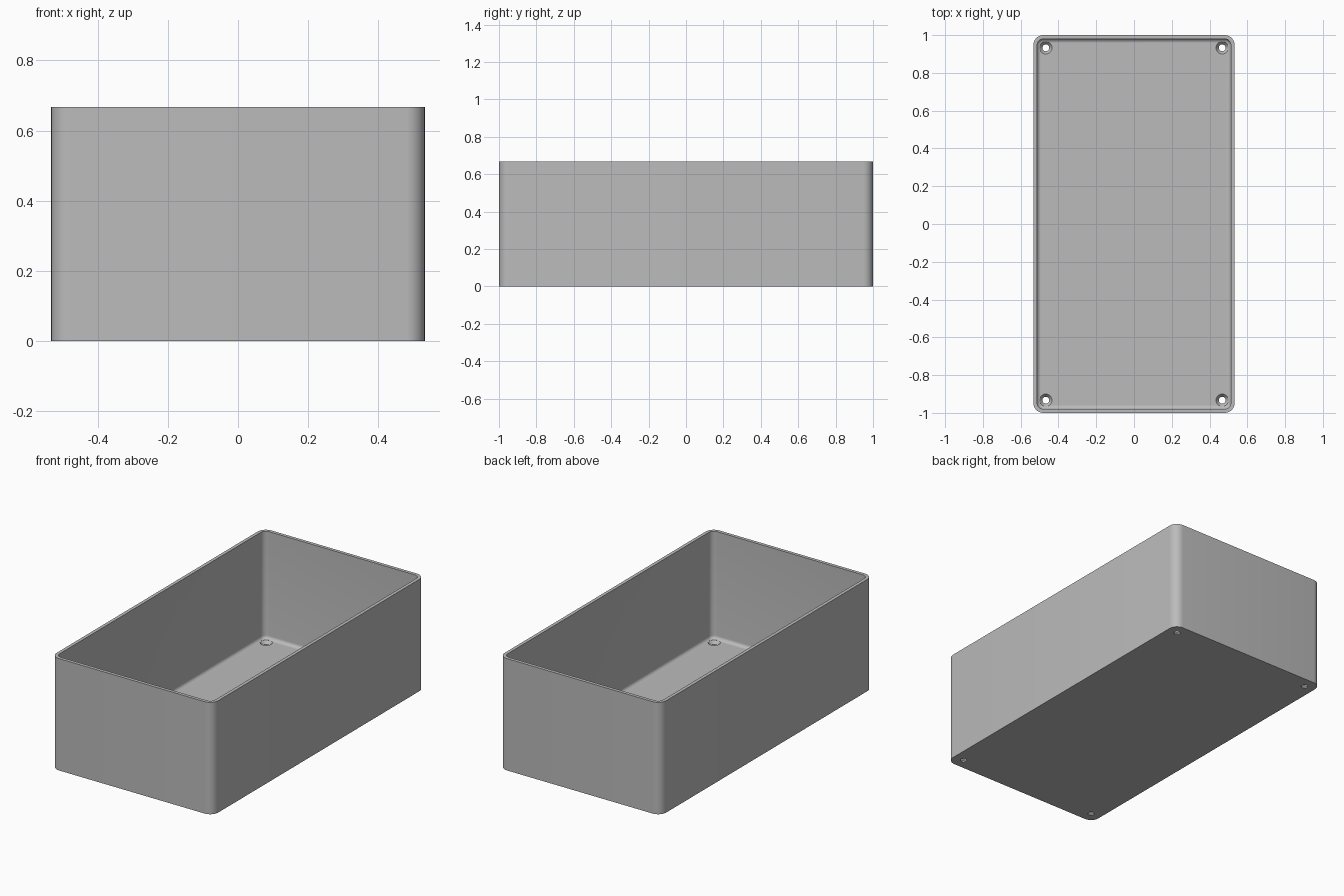
import bpy, bmesh, math

cube = bpy.data.objects.get("Cube")
if cube:
    bpy.data.objects.remove(cube)

W, L, H = 0.533, 1.0, 0.667      # half width, half length, height
WALL, FLOOR, CORNER, FILLET = 0.02, 0.027, 0.053, 0.02

grey = bpy.data.materials.new("plain grey")
grey.use_nodes = True
grey.diffuse_color = (0.5, 0.5, 0.5, 1)
grey.node_tree.nodes["Principled BSDF"].inputs["Base Color"].default_value = (0.5, 0.5, 0.5, 1)


def outline(inset, steps=8):
    """Rounded rectangle, moved inward by inset."""
    r = CORNER - inset
    pts = []
    for k, (sx, sy) in enumerate([(1, 1), (-1, 1), (-1, -1), (1, -1)]):
        for i in range(steps + 1):
            a = math.pi / 2 * (k + i / steps)
            pts.append((sx * (W - CORNER) + r * math.cos(a),
                        sy * (L - CORNER) + r * math.sin(a)))
    return pts


def loft(name, rings):
    """Closed solid through stacked rings of (points, z)."""
    bm = bmesh.new()
    loops = [[bm.verts.new((x, y, z)) for x, y in pts] for pts, z in rings]
    for a, b in zip(loops, loops[1:]):
        n = len(a)
        for i in range(n):
            bm.faces.new((a[i], a[(i + 1) % n], b[(i + 1) % n], b[i]))
    bm.faces.new(loops[0])
    bm.faces.new(loops[-1])
    bmesh.ops.recalc_face_normals(bm, faces=bm.faces)
    mesh = bpy.data.meshes.new(name)
    bm.to_mesh(mesh)
    bm.free()
    obj = bpy.data.objects.new(name, mesh)
    bpy.context.collection.objects.link(obj)
    mesh.materials.append(grey)
    return obj


# Open box: outer wall, rim, inner wall, then the fillet down to the floor
rings = [(outline(0), 0), (outline(0), H), (outline(WALL), H)]
for i in range(7):
    a = math.pi / 2 * i / 6
    rings.append((outline(WALL + FILLET * (1 - math.cos(a))),
                  FLOOR + FILLET * (1 - math.sin(a))))
box = loft("box", rings)

# Countersunk screw holes through the floor corners
profile = [(0.018, -0.02), (0.018, 0.008), (0.033, FLOOR), (0.033, FLOOR + 0.03)]
for sx in (-1, 1):
    for sy in (-1, 1):
        circle = [2 * math.pi * i / 32 for i in range(32)]
        hole = loft("screw_hole_cutter", [
            ([(sx * 0.467 + r * math.cos(a), sy * 0.933 + r * math.sin(a)) for a in circle], z)
            for r, z in profile])
        cut = box.modifiers.new("screw_hole", 'BOOLEAN')
        cut.operation = 'DIFFERENCE'
        cut.solver = 'EXACT'
        cut.object = hole
        hole.hide_render = True
        hole.hide_viewport = True

# Bake the cuts and smooth the rounded edges
mesh = bpy.data.meshes.new_from_object(box.evaluated_get(bpy.context.evaluated_depsgraph_get()))
box.modifiers.clear()
box.data = mesh
for obj in [o for o in bpy.data.objects if o.name.startswith("screw_hole_cutter")]:
    bpy.data.objects.remove(obj)
bpy.ops.object.select_all(action='DESELECT')
box.select_set(True)
bpy.context.view_layer.objects.active = box
bpy.ops.object.shade_smooth_by_angle(angle=math.radians(30))
